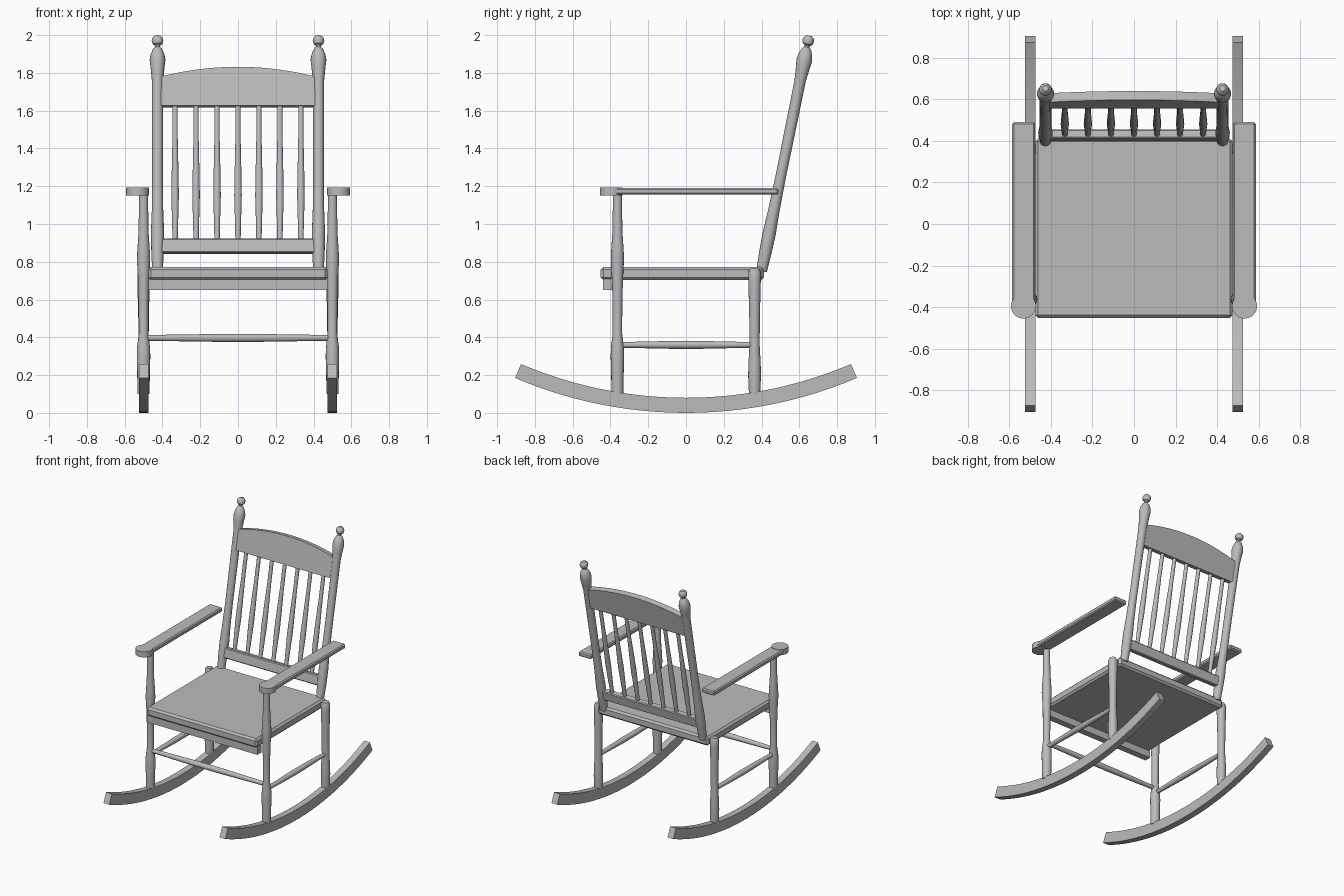
import bpy, bmesh, math
from mathutils import Matrix, Vector

old = bpy.data.objects.get("Cube")
if old:
    bpy.data.objects.remove(old, do_unlink=True)

grey = bpy.data.materials.new("soft grey")
grey.use_nodes = True
colour = (0.5, 0.5, 0.5, 1)
grey.diffuse_color = colour
grey.node_tree.nodes["Principled BSDF"].inputs["Base Color"].default_value = colour

LEAN = math.atan(0.2025)
BACK = Matrix.Translation((0, 0.4, 0.75)) @ Matrix.Rotation(-LEAN, 4, "X")


def up(z):
    """Distance along the leaning back for a given height."""
    return (z - 0.75) / math.cos(LEAN)


def finish(name, bm, matrix=Matrix(), bevel=0, smooth=False):
    bmesh.ops.recalc_face_normals(bm, faces=bm.faces)
    mesh = bpy.data.meshes.new(name)
    bm.to_mesh(mesh)
    bm.free()
    mesh.materials.append(grey)
    obj = bpy.data.objects.new(name, mesh)
    bpy.context.collection.objects.link(obj)
    obj.matrix_world = matrix
    if bevel:
        mod = obj.modifiers.new("chamfer", "BEVEL")
        mod.width = bevel
        mod.segments = 1
    if smooth:
        bpy.ops.object.select_all(action="DESELECT")
        obj.select_set(True)
        bpy.context.view_layer.objects.active = obj
        bpy.ops.object.shade_smooth_by_angle(angle=math.radians(35))
    return obj


def box(name, low, high, matrix=Matrix(), bevel=0):
    low, high = Vector(low), Vector(high)
    bm = bmesh.new()
    bmesh.ops.create_cube(bm, size=1)
    bmesh.ops.scale(bm, vec=high - low, verts=bm.verts)
    bmesh.ops.translate(bm, vec=(low + high) / 2, verts=bm.verts)
    return finish(name, bm, matrix, bevel)


def turned(name, profile, matrix, sides=16):
    """Lathe a list of (radius, height) pairs about local z."""
    bm = bmesh.new()
    rings = []
    for r, z in profile:
        rings.append([bm.verts.new((r * math.cos(a), r * math.sin(a), z))
                      for a in (math.tau * i / sides for i in range(sides))])
    for a, b in zip(rings, rings[1:]):
        for i in range(sides):
            j = (i + 1) % sides
            bm.faces.new((a[i], a[j], b[j], b[i]))
    bm.faces.new(rings[0])
    bm.faces.new(rings[-1])
    return finish(name, bm, matrix, smooth=True)


def slab(name, outline, depth, matrix=Matrix(), smooth=False):
    """Extrude a closed outline by a depth vector."""
    bm = bmesh.new()
    face = bm.faces.new([bm.verts.new(p) for p in outline])
    new = bmesh.ops.extrude_face_region(bm, geom=[face])["geom"]
    bmesh.ops.translate(bm, vec=depth,
                        verts=[v for v in new if isinstance(v, bmesh.types.BMVert)])
    return finish(name, bm, matrix, smooth=smooth)


FRONT_LEG = [(0.032, 0.1), (0.033, 0.2), (0.036, 0.3), (0.034, 0.35), (0.025, 0.42),
             (0.026, 0.6), (0.03, 0.72), (0.035, 0.81), (0.033, 0.86), (0.027, 0.95),
             (0.025, 1.05), (0.024, 1.16)]
REAR_LEG = [(0.03, 0.1), (0.034, 0.2), (0.032, 0.27), (0.027, 0.36), (0.028, 0.5),
            (0.031, 0.62), (0.033, 0.7), (0.033, 0.745), (0.024, 0.765)]
POST = [(0.028, 0.75), (0.033, 0.85), (0.035, 0.95), (0.03, 1.08), (0.028, 1.25), (0.029, 1.5),
        (0.03, 1.76), (0.036, 1.82), (0.042, 1.87), (0.036, 1.9), (0.023, 1.928),
        (0.014, 1.936), (0.014, 1.944), (0.026, 1.953), (0.031, 1.97),
        (0.027, 1.985), (0.014, 1.997)]
SPINDLE = [(0.014, 0.9), (0.015, 0.97), (0.02, 1.15), (0.018, 1.27), (0.014, 1.45), (0.014, 1.64)]
STRETCHER = [(0.015, 0), (0.018, 0.2), (0.021, 0.4), (0.021, 0.6), (0.018, 0.8), (0.015, 1)]

# Curved rocker outline in the y-z plane
R, THICK = 2.306, 0.08
end = math.asin(0.905 / R)
angles = [end * (i / 12 - 1) for i in range(25)]
rocker = [(0, R * math.sin(a), R - R * math.cos(a)) for a in angles]
rocker += [(0, (R - THICK) * math.sin(a), R - (R - THICK) * math.cos(a)) for a in reversed(angles)]

# Parts on each side
for side, s in (("left", 1), ("right", -1)):
    slab(side + "_rocker", rocker, (0.05, 0, 0), Matrix.Translation((s * 0.5 - 0.025, 0, 0)), True)
    turned(side + "_front_leg", FRONT_LEG, Matrix.Translation((s * 0.5, -0.363, 0)))
    turned(side + "_rear_leg", REAR_LEG, Matrix.Translation((s * 0.5, 0.363, 0)))
    turned(side + "_stretcher", [(r, t * 0.68 - 0.34) for r, t in STRETCHER],
           Matrix.Translation((s * 0.5, 0, 0.36)) @ Matrix.Rotation(math.pi / 2, 4, "X"))
    # Armrest with a round front pad
    box(side + "_armrest", (s * 0.531 - 0.055, -0.385, 1.155), (s * 0.531 + 0.055, 0.49, 1.19),
        bevel=0.008)
    turned(side + "_arm_pad", [(0.06, 1.15), (0.06, 1.194)],
           Matrix.Translation((s * 0.532, -0.395, 0)), 32)
    # Leaning post with finial
    turned(side + "_back_post", [(r, up(z)) for r, z in POST],
           Matrix.Translation((s * 0.426, 0, 0)) @ BACK)

# Seat and front stretcher
box("seat", (-0.475, -0.452, 0.703), (0.475, 0.412, 0.772), bevel=0.014)
box("front_apron", (-0.475, -0.44, 0.65), (0.475, -0.39, 0.71))
turned("front_stretcher", [(r, t * 0.98 - 0.49) for r, t in STRETCHER],
       Matrix.Translation((0, -0.363, 0.397)) @ Matrix.Rotation(math.pi / 2, 4, "Y"))

# Backrest rails and spindles
box("lower_back_rail", (-0.41, -0.022, up(0.845)), (0.41, 0.022, up(0.92)), BACK, 0.006)
arch = [(-0.41, -0.022, up(1.622)), (0.41, -0.022, up(1.622))]
for i in range(17):
    x = 0.41 * (1 - i / 8)
    arch.append((x, -0.022, up(1.828 - 0.052 * (x / 0.41) ** 2)))
slab("top_back_rail", arch, (0, 0.044, 0), BACK, True)
for i in range(7):
    turned(f"spindle_{i + 1}", [(r, up(z)) for r, z in SPINDLE],
           Matrix.Translation(((i - 3) * 0.111, 0, 0)) @ BACK, 12)
